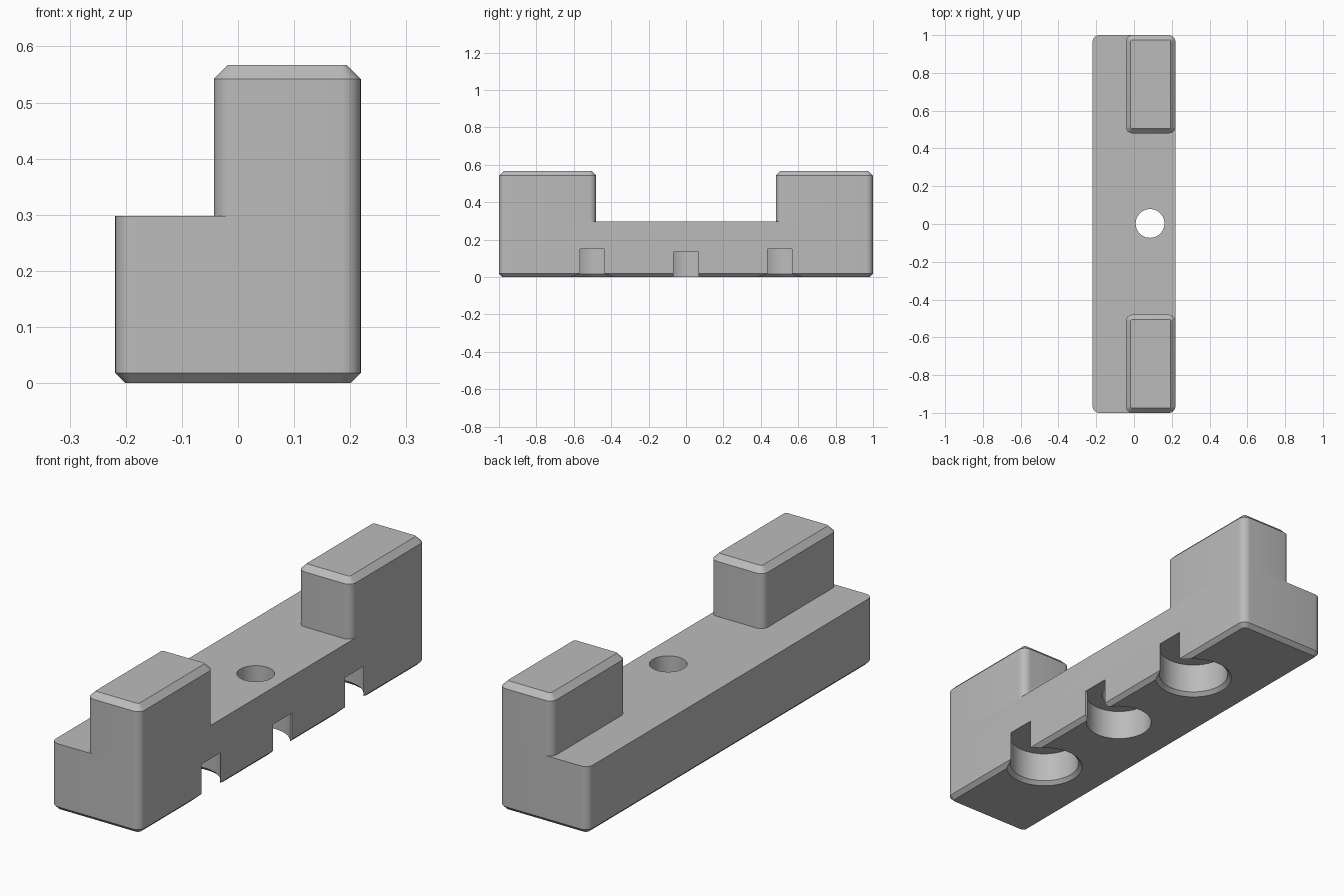
import bpy, bmesh
from math import cos, sin, pi

cube = bpy.data.objects.get("Cube")
if cube:
    bpy.data.objects.remove(cube, do_unlink=True)

grey = bpy.data.materials.new("plain grey")
grey.use_nodes = True
COLOUR = (0.5, 0.5, 0.5, 1)
grey.diffuse_color = COLOUR
grey.node_tree.nodes["Principled BSDF"].inputs["Base Color"].default_value = COLOUR


def loft(name, rings):
    """Closed solid through rings of equal point count."""
    bm = bmesh.new()
    loops = [[bm.verts.new(p) for p in ring] for ring in rings]
    n = len(loops[0])
    for low, high in zip(loops, loops[1:]):
        for i in range(n):
            j = (i + 1) % n
            bm.faces.new((low[i], low[j], high[j], high[i]))
    bm.faces.new(loops[0][::-1])
    bm.faces.new(loops[-1])
    mesh = bpy.data.meshes.new(name)
    bm.to_mesh(mesh)
    bm.free()
    mesh.materials.append(grey)
    obj = bpy.data.objects.new(name, mesh)
    bpy.context.collection.objects.link(obj)
    return obj


def rounded_ring(x0, x1, y0, y1, z, inset=0, radius=0.035, steps=8):
    r = radius - inset
    corners = [(x1, y1, -1, -1), (x0, y1, 1, -1), (x0, y0, 1, 1), (x1, y0, -1, 1)]
    return [(x + sx * radius + r * cos(a), y + sy * radius + r * sin(a), z)
            for q, (x, y, sx, sy) in enumerate(corners)
            for a in [(q + k / steps) * pi / 2 for k in range(steps + 1)]]


def circle(x, y, r, z, n=64):
    return [(x + r * cos(2 * pi * i / n), y + r * sin(2 * pi * i / n), z) for i in range(n)]


def boolean(obj, other, operation):
    mod = obj.modifiers.new(operation.lower(), 'BOOLEAN')
    mod.object, mod.operation, mod.solver = other, operation, 'EXACT'
    bpy.context.view_layer.objects.active = obj
    bpy.ops.object.modifier_apply(modifier=mod.name)
    bpy.data.objects.remove(other, do_unlink=True)


W, BASE_H, TOP = 0.219, 0.298, 0.567
BORE_X, CHAMFER = 0.085, 0.018

# Long base with a chamfered foot
bar = (-W, W, -1, 1)
base = loft("base_bar", [rounded_ring(*bar, 0, CHAMFER),
                         rounded_ring(*bar, CHAMFER),
                         rounded_ring(*bar, BASE_H)])

# Three bottom pockets, each opening through a slot in the left side
for y, r, depth in ((-0.502, 0.148, 0.15), (0, 0.14, 0.135), (0.502, 0.148, 0.15)):
    rings = [circle(BORE_X, y, r, z) for z in (-0.05, depth)]
    if y:
        flare = r + 0.016
        rings = [circle(BORE_X, y, flare, -0.05), circle(BORE_X, y, flare, 0),
                 circle(BORE_X, y, r, 0.016), circle(BORE_X, y, r, depth)]
    boolean(base, loft("pocket_cutter", rings), 'DIFFERENCE')
    slot = [[(x, y + dy, z) for x, dy in ((BORE_X, -0.066), (0.3, -0.066),
                                          (0.3, 0.066), (BORE_X, 0.066))]
            for z in (-0.05, depth)]
    boolean(base, loft("slot_cutter", slot), 'DIFFERENCE')

# Screw hole through the middle
boolean(base, loft("hole_cutter", [circle(BORE_X, 0.003, 0.076, z) for z in (-0.1, 0.4)]),
        'DIFFERENCE')

# Raised end blocks with chamfered tops
parts = [base]
for name, y0, y1 in (("front_block", -1, -0.48), ("back_block", 0.48, 1)):
    box = (-0.043, W, y0, y1)
    parts.append(loft(name, [rounded_ring(*box, BASE_H),
                             rounded_ring(*box, TOP - 0.025),
                             rounded_ring(*box, TOP, 0.025)]))

# Smooth the rounded corners, keep the edges sharp
bpy.ops.object.select_all(action='DESELECT')
for part in parts:
    part.select_set(True)
bpy.context.view_layer.objects.active = base
bpy.ops.object.shade_smooth_by_angle(angle=pi / 6)
